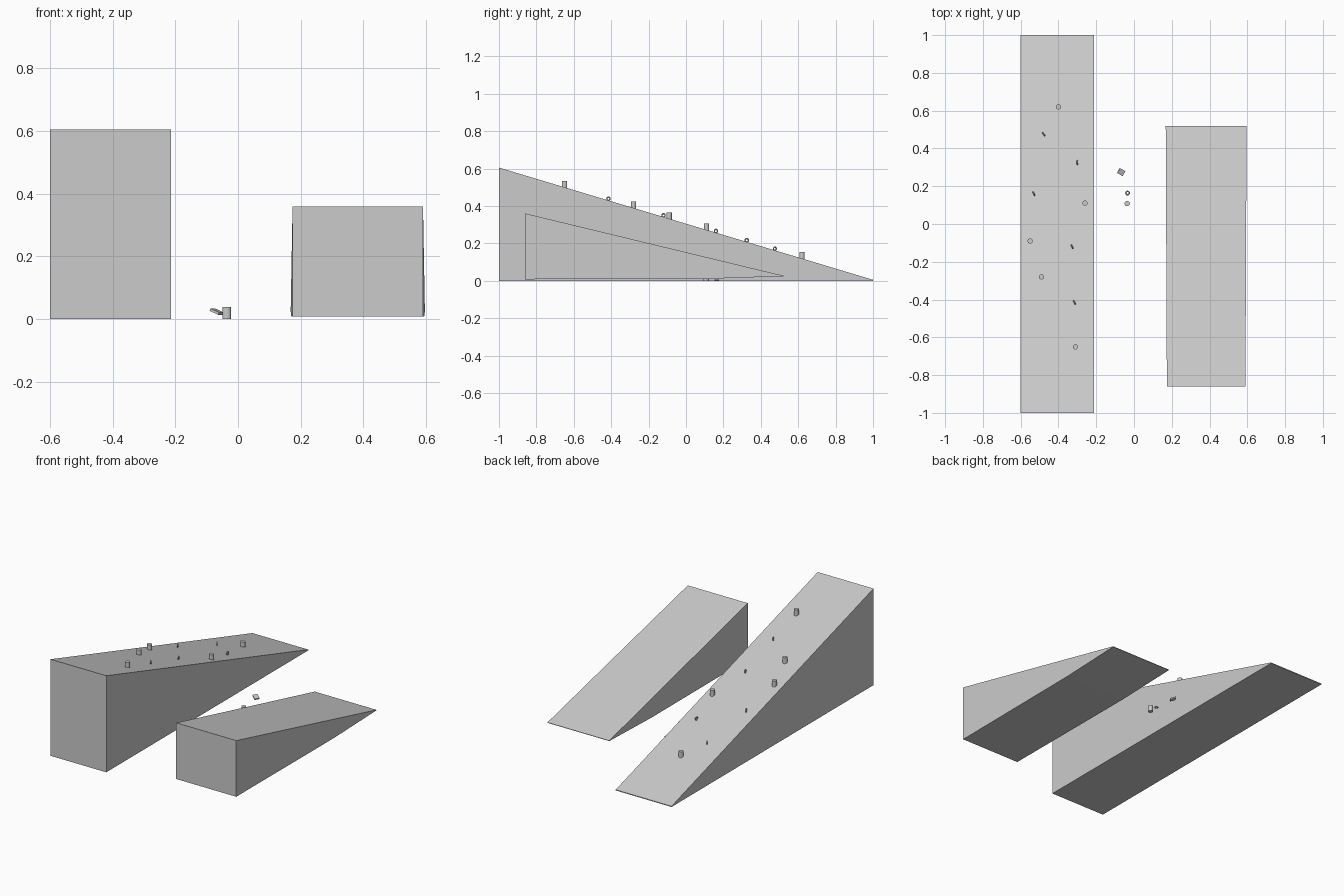
import bpy, bmesh, math
from mathutils import Matrix

cube = bpy.data.objects.get("Cube")
if cube:
    bpy.data.objects.remove(cube, do_unlink=True)

grey = bpy.data.materials.new("plain grey")
grey.use_nodes = True
colour = (0.6, 0.6, 0.6, 1)
grey.diffuse_color = colour
grey.node_tree.nodes["Principled BSDF"].inputs["Base Color"].default_value = colour


def finish(name, bm):
    bmesh.ops.recalc_face_normals(bm, faces=bm.faces)
    mesh = bpy.data.meshes.new(name)
    bm.to_mesh(mesh)
    bm.free()
    mesh.materials.append(grey)
    obj = bpy.data.objects.new(name, mesh)
    bpy.context.collection.objects.link(obj)
    return obj


def ramp(name, profile, left, right, flare=0):
    """Extrude a side profile (y, z) across x, widening towards the back."""
    bm = bmesh.new()
    y0 = min(y for y, z in profile)
    span = max(y for y, z in profile) - y0
    sides = []
    for x, s in ((left, -1), (right, 1)):
        sides.append([bm.verts.new((x + s * flare * (y - y0) / span, y, z)) for y, z in profile])
    a, b = sides
    bm.faces.new(a)
    bm.faces.new(b[::-1])
    for i in range(len(profile)):
        j = (i + 1) % len(profile)
        bm.faces.new((a[i], b[i], b[j], a[j]))
    return finish(name, bm)


def peg(name, x, y, z):
    bm = bmesh.new()
    h = 0.038
    bmesh.ops.create_cone(bm, cap_ends=True, segments=16, radius1=0.014, radius2=0.014,
                          depth=h, matrix=Matrix.Translation((x, y, z + h / 2)))
    finish(name, bm)


def ring(name, x, y, z, tilt, yaw):
    bpy.ops.mesh.primitive_torus_add(major_radius=0.0092, minor_radius=0.0035,
                                     major_segments=16, minor_segments=8,
                                     location=(x, y, z), rotation=(0, tilt, yaw))
    obj = bpy.context.object
    obj.name = name
    obj.data.materials.append(grey)
    bpy.ops.object.shade_smooth_by_angle()


def slope(y):
    return 0.005 + 0.3 * (1 - y)


# Two wedge ramps
ramp("tall_ramp", [(-1, 0), (1, 0), (1, 0.005), (-1, 0.605)], -0.6, -0.213)
ramp("short_ramp", [(-0.86, 0.008), (0.1, 0.01), (0.52, 0.024), (0.52, 0.027), (-0.86, 0.36)],
     0.174, 0.59, 0.006)

# Pegs standing on the tall ramp, and one on the floor
for i, (x, y) in enumerate([(-0.4, 0.62), (-0.26, 0.11), (-0.55, -0.09),
                            (-0.49, -0.28), (-0.31, -0.65)]):
    peg(f"ramp_peg_{i + 1}", x, y, slope(y) - 0.004)
peg("floor_peg", -0.036, 0.108, 0)

# Rings standing on edge on the ramp, and one lying flat on the floor
for i, (x, y, yaw) in enumerate([(-0.478, 0.475, 35), (-0.3, 0.325, 0), (-0.53, 0.16, 25),
                                 (-0.328, -0.12, 25), (-0.315, -0.415, 25)]):
    ring(f"ramp_ring_{i + 1}", x, y, slope(y) + 0.009, math.pi / 2, math.radians(yaw))
ring("floor_ring", -0.034, 0.164, 0.0035, 0, 0)

# Small tilted plate between the ramps
bm = bmesh.new()
bmesh.ops.create_cube(bm, size=1, matrix=Matrix.Translation((-0.068, 0.275, 0.024))
                      @ Matrix.Rotation(math.radians(-30), 4, "Z")
                      @ Matrix.Rotation(math.radians(22), 4, "Y")
                      @ Matrix.Diagonal((0.034, 0.03, 0.008, 1)))
finish("loose_plate", bm)
